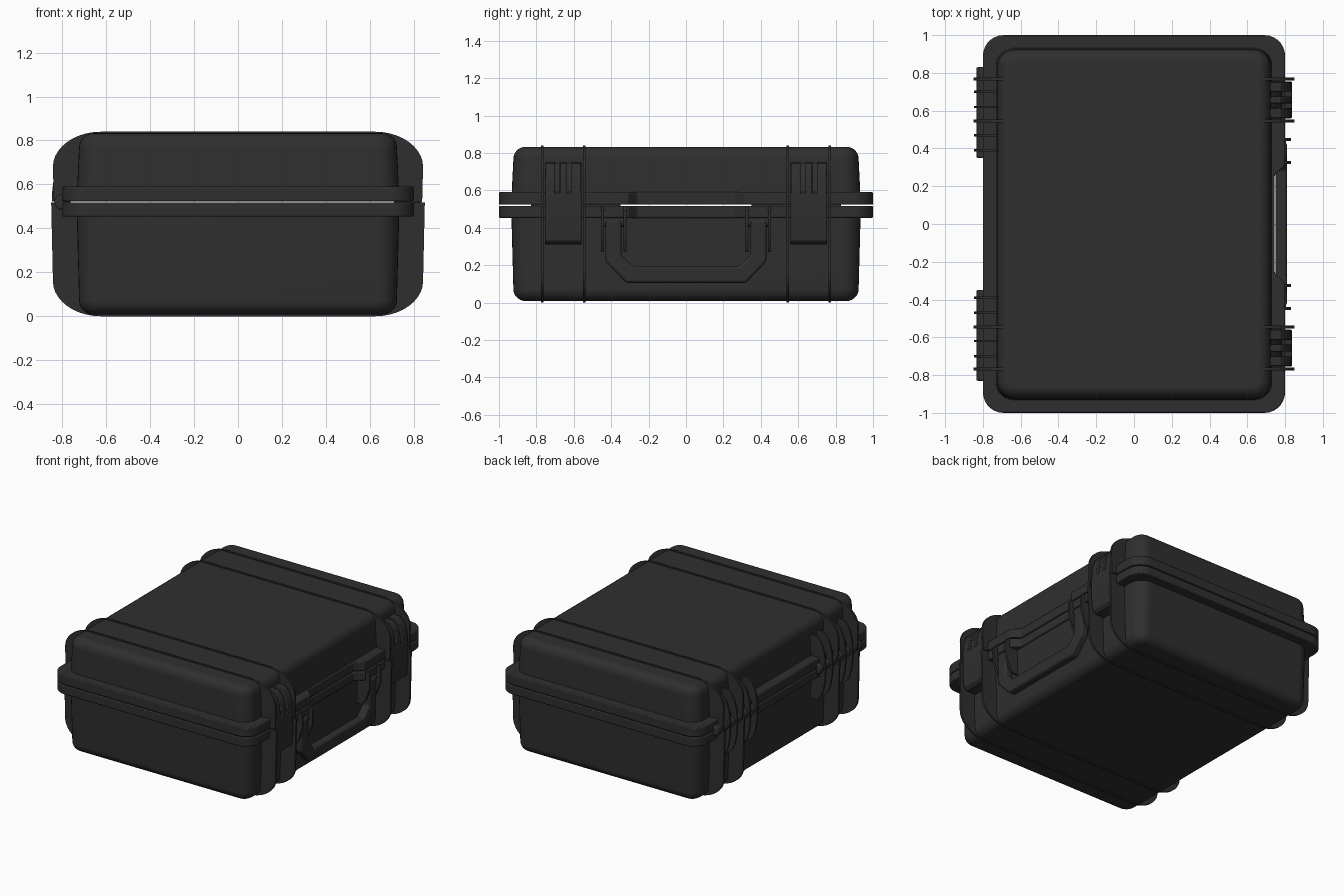
import bpy, bmesh
from math import sin, cos, pi, radians

if "Cube" in bpy.data.objects:
    bpy.data.objects.remove(bpy.data.objects["Cube"], do_unlink=True)

plastic = bpy.data.materials.new("charcoal_plastic")
plastic.use_nodes = True
COLOUR = (0.028, 0.028, 0.028, 1)
plastic.diffuse_color = COLOUR
plastic.node_tree.nodes["Principled BSDF"].inputs["Base Color"].default_value = COLOUR
parts = []

SEAM, GAP, HEIGHT = 0.52, 0.003, 0.84


def loft(name, rings, bevel=0):
    """Skin closed rings of equal length and cap both ends."""
    bm = bmesh.new()
    loops = [[bm.verts.new(p) for p in ring] for ring in rings]
    for a, b in zip(loops, loops[1:]):
        for i in range(len(a)):
            j = (i + 1) % len(a)
            bm.faces.new((a[i], a[j], b[j], b[i]))
    bm.faces.new(loops[0][::-1])
    bm.faces.new(loops[-1])
    bmesh.ops.recalc_face_normals(bm, faces=bm.faces)
    mesh = bpy.data.meshes.new(name)
    bm.to_mesh(mesh)
    bm.free()
    mesh.materials.append(plastic)
    obj = bpy.data.objects.new(name, mesh)
    bpy.context.collection.objects.link(obj)
    if bevel:
        mod = obj.modifiers.new("bevel", "BEVEL")
        mod.width, mod.segments, mod.angle_limit = bevel, 2, radians(40)
    parts.append(obj)
    return obj


def prism(name, pts, axis, lo, hi, bevel=0):
    """Extrude a 2D profile: xz along y, yz along x, or xy along z."""
    place = {"x": lambda a, b, t: (t, a, b),
             "y": lambda a, b, t: (a, t, b),
             "z": lambda a, b, t: (a, b, t)}[axis]
    return loft(name, [[place(a, b, t) for a, b in pts] for t in (lo, hi)], bevel)


def rounded_rect(hx, hy, r, n=7):
    """Counter-clockwise outline that starts on the +x side."""
    pts = []
    for k, (sx, sy) in enumerate([(1, 1), (-1, 1), (-1, -1), (1, -1)]):
        for i in range(n + 1):
            a = (k + i / n) * pi / 2
            pts.append((sx * (hx - r) + r * cos(a), sy * (hy - r) + r * sin(a)))
    return pts


# Lid and base shells with drafted walls and rounded rims
def shell(name, z_seam, z_end):
    d = 1 if z_end > z_seam else -1
    r = 0.065
    steps = [(z_seam, 0), (z_end - d * r, 0.012)]
    for i in range(1, 8):
        a = i / 7 * pi / 2
        steps.append((z_end - d * r * (1 - sin(a)), 0.012 + r * (1 - cos(a))))
    rings = []
    for z, inset in steps:
        outline = rounded_rect(0.735 - inset, 0.935 - inset, 0.1 - inset)
        rings.append([(x, y, z) for x, y in outline])
    loft(name, rings)


shell("lid_shell", SEAM + GAP, 0.833)
shell("base_shell", SEAM - GAP, 0.008)

# Flanges along the seam, recessed behind the handle
flange = rounded_rect(0.80, 1.0, 0.11) + [(0.80, -0.31), (0.745, -0.26),
                                          (0.745, 0.26), (0.80, 0.31)]
prism("lid_flange", flange, "z", SEAM + GAP, 0.59, 0.006)
prism("base_flange", flange, "z", 0.453, SEAM - GAP, 0.006)


# Thin hoop ribs around the case
def hoop_profile(half, z_seam, z_end, rx=0.22, rz=0.16, n=10):
    d = 1 if z_end > z_seam else -1
    right = [(half, z_seam)]
    for i in range(n + 1):
        a = i / n * pi / 2
        right.append((0.842 - rx * (1 - cos(a)), z_end - d * rz * (1 - sin(a))))
    return right + [(-x, z) for x, z in reversed(right)]


for side in (-1, 1):
    end = "back" if side > 0 else "front"
    for label, y in (("outer", 0.768), ("inner", 0.545)):
        y *= side
        prism(f"{end}_{label}_lid_rib", hoop_profile(0.838, SEAM + GAP, HEIGHT),
              "y", y - 0.007, y + 0.007)
        prism(f"{end}_{label}_base_rib", hoop_profile(0.85, SEAM - GAP, 0),
              "y", y - 0.007, y + 0.007)

    # Hinge: knuckle barrel and curved stiffening fins
    barrel = [(-0.798 + 0.037 * cos(i * pi / 8), SEAM + 0.037 * sin(i * pi / 8))
              for i in range(16)]
    prism(f"{end}_hinge_barrel", barrel, "y", side * 0.35, side * 0.83, 0.008)
    for k, y in enumerate((0.39, 0.47, 0.62, 0.70)):
        for half, d, reach in (("lid", 1, 0.22), ("base", -1, 0.24)):
            fin = [(-0.70, SEAM + d * GAP)]
            for i in range(9):
                a = i / 8 * pi / 2
                fin.append((-0.72 - 0.127 * cos(a) ** 0.6,
                            SEAM + d * (GAP + reach * sin(a))))
            fin.append((-0.70, SEAM + d * reach))
            prism(f"{end}_hinge_{half}_fin_{k + 1}", fin, "y",
                  side * y - 0.006, side * y + 0.006)

    # Latch: lever plate with three fingers above
    c = side * 0.657
    lever = [(0.71, 0.31), (0.80, 0.31), (0.825, 0.33), (0.836, 0.42),
             (0.836, 0.585), (0.71, 0.585)]
    finger = [(0.70, 0.57), (0.836, 0.57), (0.83, 0.65), (0.81, 0.71),
              (0.775, 0.745), (0.70, 0.75)]
    prism(f"{end}_latch_lever", lever, "y", c - 0.098, c + 0.098, 0.006)
    prism(f"{end}_latch_backing", [(x - 0.05, z) for x, z in finger],
          "y", c - 0.098, c + 0.098)
    for k in (-1, 0, 1):
        w = 0.018 if k == 0 else 0.026
        m = c + k * 0.07
        prism(f"{end}_latch_finger_{k + 2}", finger, "y", m - w, m + w, 0.005)

    # Handle mount: two ears and a pivot pin
    ear = [(0.70, 0.27), (0.77, 0.27), (0.80, 0.31), (0.83, 0.40),
           (0.83, 0.49), (0.81, 0.515), (0.70, 0.515)]
    for label, y in (("inner", 0.325), ("outer", 0.447)):
        y *= side
        prism(f"{end}_{label}_handle_ear", ear, "y", y - 0.008, y + 0.008)
    pin = [(0.78 + 0.025 * cos(i * pi / 6), 0.43 + 0.025 * sin(i * pi / 6))
           for i in range(12)]
    prism(f"{end}_handle_pin", pin, "y", side * 0.32, side * 0.45)

# Carrying handle hanging flat against the base
outer = [(0.43, 0.44), (0.43, 0.22), (0.32, 0.105)]
inner = [(0.285, 0.195), (0.345, 0.255), (0.345, 0.44)]
half = outer + [(-y, z) for y, z in reversed(outer)]
cut = [(-y, z) for y, z in reversed(inner)] + inner
prism("carry_handle", half + cut, "x", 0.75, 0.81, 0.012)

# Smooth rounded surfaces while keeping crisp edges
bpy.ops.object.select_all(action="DESELECT")
for obj in parts:
    obj.select_set(True)
bpy.context.view_layer.objects.active = parts[0]
bpy.ops.object.shade_smooth_by_angle(angle=radians(35))
for obj in parts:
    mod = obj.modifiers.new("weighted_normals", "WEIGHTED_NORMAL")
    mod.keep_sharp = True
